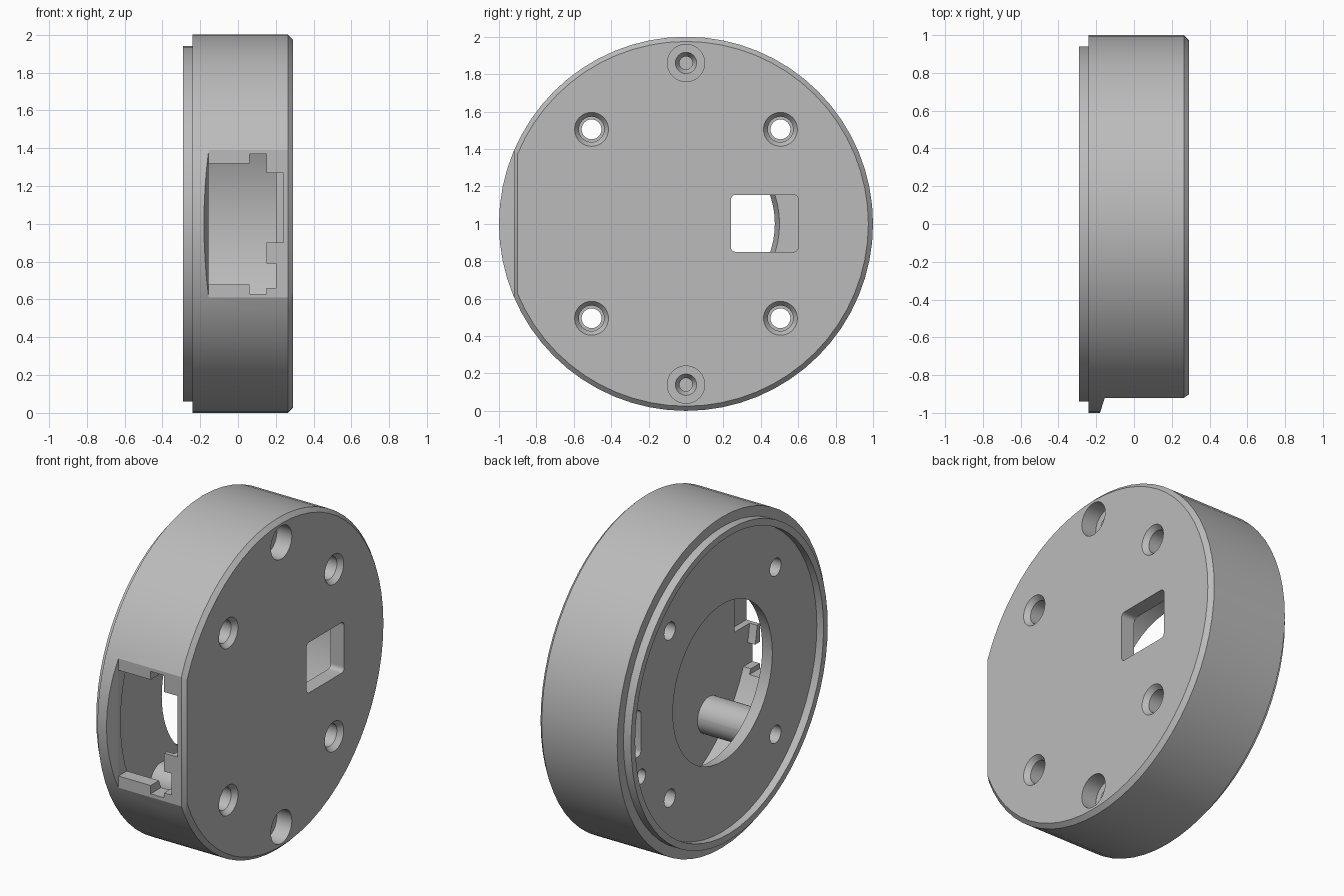
import bpy, bmesh, math
from mathutils import Vector

cube = bpy.data.objects.get("Cube")
if cube:
    bpy.data.objects.remove(cube, do_unlink=True)

grey = bpy.data.materials.new("plain grey")
grey.use_nodes = True
grey.diffuse_color = (0.5, 0.5, 0.5, 1)
grey.node_tree.nodes["Principled BSDF"].inputs["Base Color"].default_value = (0.5, 0.5, 0.5, 1)


def finish(name, bm):
    bmesh.ops.recalc_face_normals(bm, faces=bm.faces)
    mesh = bpy.data.meshes.new(name)
    bm.to_mesh(mesh)
    bm.free()
    mesh.materials.append(grey)
    obj = bpy.data.objects.new(name, mesh)
    bpy.context.collection.objects.link(obj)
    return obj


def lathe(name, profile, y=0, z=0, steps=32):
    """Turn an (x, radius) profile around an axis parallel to x."""
    bm = bmesh.new()
    verts = [bm.verts.new((x, 0, r)) for x, r in profile]
    edges = [bm.edges.new((a, b)) for a, b in zip(verts, verts[1:])]
    bmesh.ops.spin(bm, geom=verts + edges, cent=(0, 0, 0), axis=(1, 0, 0),
                   angle=math.tau, steps=steps)
    bmesh.ops.remove_doubles(bm, verts=bm.verts, dist=0.0001)
    bmesh.ops.translate(bm, verts=bm.verts, vec=(0, y, z + 1))
    return finish(name, bm)


def prism(name, corners, direction, corner_radius=0):
    """Extrude a flat outline along a direction, optionally rounding its long edges."""
    bm = bmesh.new()
    face = bm.faces.new([bm.verts.new(c) for c in corners])
    way = Vector(direction)
    out = bmesh.ops.extrude_face_region(bm, geom=[face], use_keep_orig=True)
    bmesh.ops.translate(bm, vec=way,
                        verts=[v for v in out["geom"] if isinstance(v, bmesh.types.BMVert)])
    if corner_radius:
        long_edges = [e for e in bm.edges
                      if abs((e.verts[0].co - e.verts[1].co).normalized().dot(way.normalized())) > 0.99]
        bmesh.ops.bevel(bm, geom=long_edges, offset=corner_radius, segments=5,
                        profile=0.5, affect='EDGES')
    return finish(name, bm)


def combine(target, tool, operation):
    mod = target.modifiers.new(tool.name, 'BOOLEAN')
    mod.operation = operation
    mod.solver = 'EXACT'
    mod.object = tool
    bpy.context.view_layer.update()
    evaluated = target.evaluated_get(bpy.context.evaluated_depsgraph_get())
    result = bpy.data.meshes.new_from_object(evaluated)
    target.modifiers.clear()
    target.data = result
    bpy.data.objects.remove(tool, do_unlink=True)


# Hollow round housing: face plate, outer wall, rear lip and inner ring
housing = lathe("round_housing", [
    (0.29, 0), (0.29, 0.975), (0.265, 1), (-0.24, 1), (-0.24, 0.94), (-0.29, 0.94),
    (-0.29, 0.9), (-0.245, 0.9), (-0.245, 0.475), (-0.16, 0.5), (-0.16, 0.9),
    (0.2, 0.9), (0.2, 0)], steps=64)

corners = [(y, z) for y in (-0.505, 0.505) for z in (-0.505, 0.505)]
ends = [(0, -0.86), (0, 0.86)]

# Screw columns and end bosses inside the cavity
for y, z in corners:
    combine(housing, lathe("screw_column", [(0.24, 0), (0.24, 0.11), (-0.2, 0.11), (-0.2, 0)], y, z), 'UNION')
for y, z in ends:
    combine(housing, lathe("end_boss", [(0.24, 0), (0.24, 0.125), (-0.2, 0.125), (-0.2, 0)], y, z), 'UNION')

# Flat on the side wall, with sloped ends
flat = [(-0.18, -1.1), (-0.18, -1), (-0.155, -0.92), (0.265, -0.92), (0.29, -0.902),
        (0.35, -0.859), (0.35, -1.1)]
combine(housing, prism("side_flat", [(x, y, 0.4) for x, y in flat], (0, 0, 1.2)), 'DIFFERENCE')

# Notched opening through the flat
notch = [(-0.155, 1.32), (0.06, 1.32), (0.06, 1.37), (0.15, 1.37), (0.15, 1.27), (0.24, 1.27),
         (0.24, 0.9), (0.15, 0.9), (0.15, 0.79), (0.2, 0.79), (0.2, 0.66), (0.15, 0.66),
         (0.15, 0.63), (0.06, 0.63), (0.06, 0.68), (-0.155, 0.68)]
combine(housing, prism("side_opening", [(x, -1.1, z) for x, z in notch], (0, 0.35, 0)), 'DIFFERENCE')

# Rounded window in the face plate
window = [(0.24, 0.85), (0.6, 0.85), (0.6, 1.155), (0.24, 1.155)]
combine(housing, prism("face_window", [(0.1, y, z) for y, z in window], (0.3, 0, 0), 0.025), 'DIFFERENCE')

# Countersunk through holes and blind counterbored end holes
for y, z in corners:
    combine(housing, lathe("screw_hole", [
        (0.31, 0), (0.31, 0.106), (0.26, 0.068), (0.15, 0.068), (0.15, 0.053),
        (-0.35, 0.053), (-0.35, 0)], y, z), 'DIFFERENCE')
for y, z in ends:
    combine(housing, lathe("end_hole", [
        (0.33, 0), (0.33, 0.1), (0.19, 0.1), (0.19, 0.057), (0.15, 0.035), (0, 0.035), (0, 0)],
        y, z), 'DIFFERENCE')

# Slot and small hole in the rear ring
slot = [(0.78, 0.86), (0.85, 0.86), (0.85, 1.14), (0.78, 1.14)]
combine(housing, prism("rear_slot", [(-0.27, y, z) for y, z in slot], (0.075, 0, 0), 0.03), 'DIFFERENCE')
combine(housing, lathe("rear_hole", [(-0.27, 0), (-0.27, 0.045), (-0.195, 0.045), (-0.195, 0)],
                       0.78, -0.27), 'DIFFERENCE')

# Smooth round walls, sharp edges
bpy.ops.object.select_all(action='DESELECT')
housing.select_set(True)
bpy.context.view_layer.objects.active = housing
bpy.ops.object.shade_smooth_by_angle(angle=math.radians(25))
